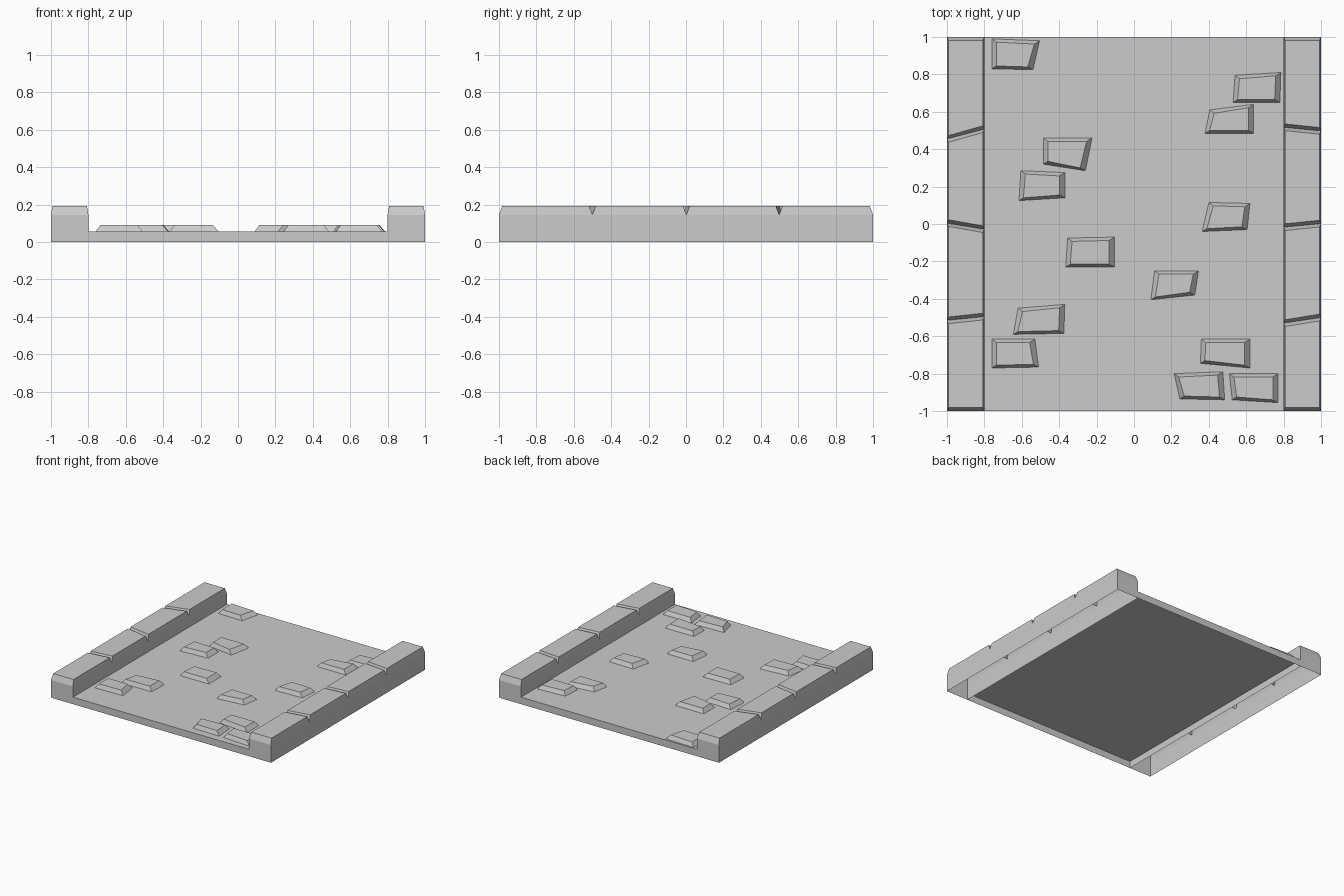
import bpy, bmesh

if "Cube" in bpy.data.objects:
    bpy.data.objects.remove(bpy.data.objects["Cube"])

FLOOR_Z, PAVER_Z = 0.057, 0.09
SHOULDER_Z, CURB_Z = 0.145, 0.193


def make_object(name, bm):
    bmesh.ops.remove_doubles(bm, verts=bm.verts, dist=1e-5)
    bmesh.ops.recalc_face_normals(bm, faces=bm.faces)
    mesh = bpy.data.meshes.new(name)
    bm.to_mesh(mesh)
    bm.free()
    obj = bpy.data.objects.new(name, mesh)
    bpy.context.collection.objects.link(obj)
    return obj


def face(bm, pts):
    return bm.faces.new([bm.verts.new(p) for p in pts])


def at(quad, z):
    return [(x, y, z) for x, y in quad]


def skirt(bm, low, high, sides=range(4)):
    for i in sides:
        j = (i + 1) % 4
        face(bm, [low[i], low[j], high[j], high[i]])


def inset(quad, left, right, back, front):
    # corner order: back left, back right, front right, front left
    (ax, ay), (bx, by), (cx, cy), (dx, dy) = quad
    return [(ax + left, ay - back), (bx - right, by - back),
            (cx - right, cy + front), (dx + left, dy + front)]


# Road bed: shallow shell, open underneath
bm = bmesh.new()
bed = [(-0.8, 1), (0.8, 1), (0.8, -1), (-0.8, -1)]
skirt(bm, at(bed, 0), at(bed, FLOOR_Z))
face(bm, at(bed, FLOOR_Z))
make_object("road_bed", bm)


# Curbs: four bevelled blocks in a row with slanted seams, open underneath
def make_curb(name, x0, x1, seams):
    bm = bmesh.new()
    cuts = [(1, 1)] + seams + [(-1, -1)]
    for k in range(4):
        (a, b), (d, c) = cuts[k], cuts[k + 1]
        quad = [(x0, a), (x1, b), (x1, c), (x0, d)]
        top = inset(quad, 0.008, 0.008, 0.018, 0.018)
        sides = [1, 3] + ([0] if k == 0 else []) + ([2] if k == 3 else [])
        skirt(bm, at(quad, 0), at(quad, SHOULDER_Z), sides)
        skirt(bm, at(quad, SHOULDER_Z), at(top, CURB_Z))
        face(bm, at(top, CURB_Z))
    make_object(name, bm)


make_curb("left_curb", -1, -0.8, [(0.455, 0.507), (0.005, -0.028), (-0.515, -0.495)])
make_curb("right_curb", 0.8, 1, [(0.517, 0.498), (-0.017, 0.002), (-0.53, -0.5)])

# Raised paving stones: irregular bases, x y for each corner
pavers = [
    (-.76, .99, -.505, .98, -.54, .825, -.76, .83),
    (.54, .795, .785, .81, .78, .65, .53, .65),
    (.405, .61, .64, .64, .64, .485, .38, .485),
    (-.485, .46, -.225, .46, -.26, .285, -.485, .32),
    (-.605, .285, -.37, .275, -.37, .14, -.615, .125),
    (.40, .115, .62, .11, .605, -.03, .365, -.04),
    (-.355, -.075, -.105, -.07, -.105, -.23, -.365, -.23),
    (.11, -.25, .345, -.25, .325, -.38, .09, -.405),
    (-.62, -.45, -.37, -.43, -.375, -.585, -.645, -.59),
    (-.76, -.615, -.53, -.615, -.51, -.765, -.76, -.77),
    (.36, -.615, .62, -.615, .62, -.77, .355, -.745),
    (.215, -.8, .475, -.79, .485, -.94, .245, -.935),
    (.51, -.8, .77, -.8, .77, -.955, .525, -.94),
]
for n, p in enumerate(pavers, 1):
    bm = bmesh.new()
    quad = list(zip(p[::2], p[1::2]))
    top = inset(quad, 0.024, 0.028, 0.018, 0.015)
    skirt(bm, at(quad, FLOOR_Z), at(top, PAVER_Z))
    face(bm, at(top, PAVER_Z))
    make_object(f"paving_stone_{n}", bm)
